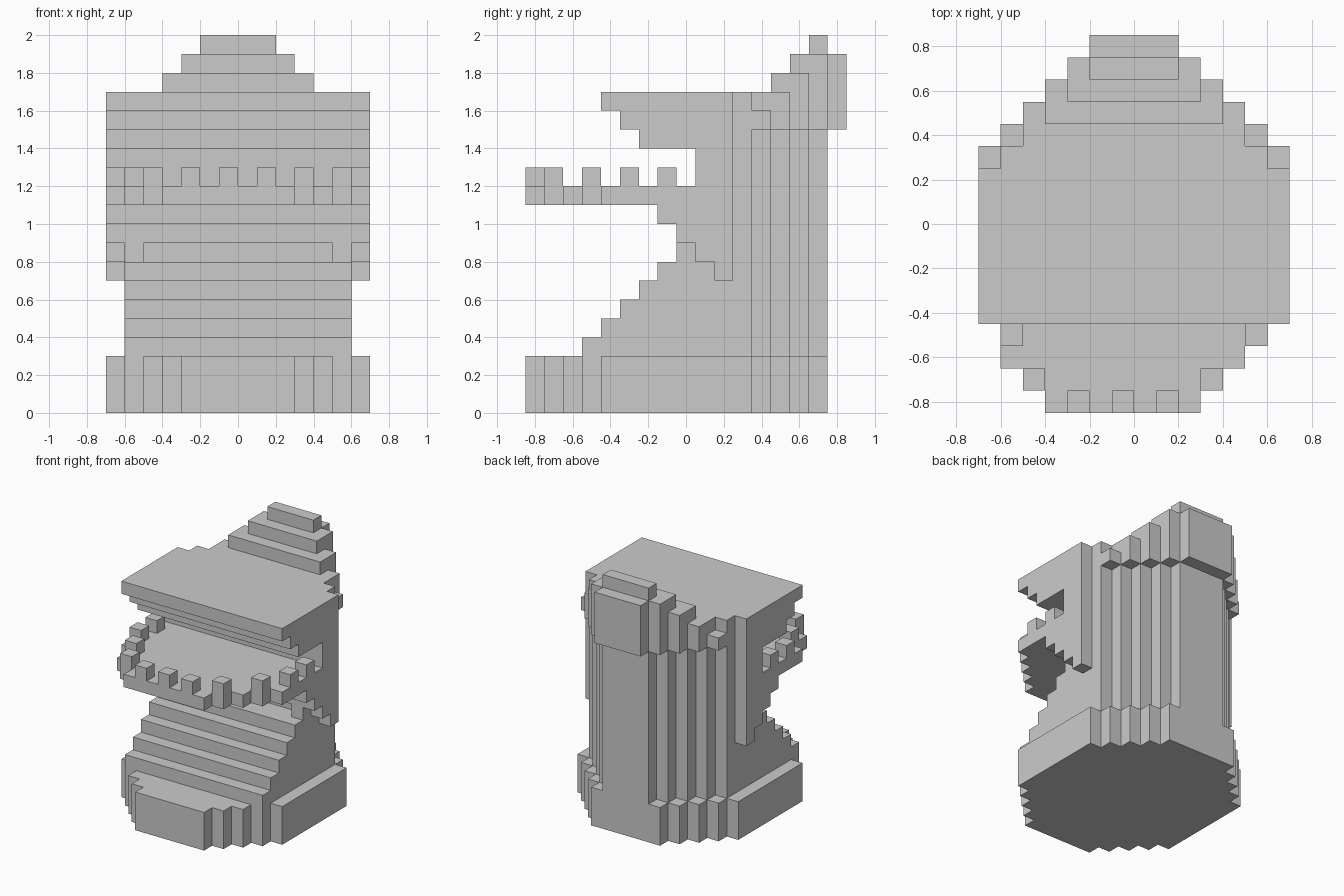
import bpy, bmesh

if "Cube" in bpy.data.objects:
    bpy.data.objects.remove(bpy.data.objects["Cube"])

U = 0.1          # block size
Y0 = -0.85       # front edge of block row 0
parts = {}       # part name -> set of blocks (x, row from front, level)
filled = set()


def fill(part, x0, x1, y0, y1, z0, z1):
    """Fill a box of blocks (end indices excluded) not already taken."""
    cells = parts.setdefault(part, set())
    for i in range(x0, x1):
        for j in range(y0, y1):
            for k in range(z0, z1):
                if (i, j, k) not in filled:
                    filled.add((i, j, k))
                    cells.add((i, j, k))


def row(part, half, y0, y1, z0, z1):
    fill(part, -half, half, y0, y1, z0, z1)


# Rounded base plinth
for j in range(16):
    row("base", min(7, j + 3, 18 - j), j, j + 1, 0, 3)

# Neck and column: front row of every level, rounded back
fronts = {3: 3, 4: 4, 5: 5, 6: 6, 7: 7, 8: 9, 9: 8, 10: 8,
          11: 8, 12: 9, 13: 9, 14: 9, 15: 9, 16: 9}
for k, front in fronts.items():
    for j in range(front, 16):
        row("column", min(6, 17 - j), j, j + 1, k, k + 1)
for x in (-6, 5):
    fill("column", x, x + 1, 8, 9, 8, 9)

# Full-width head: chin, cheeks and stepped brow
row("cheeks", 7, 10, 11, 7, 8)
row("cheeks", 7, 9, 11, 8, 9)
row("cheeks", 7, 8, 11, 9, 10)
row("cheeks", 7, 7, 11, 10, 11)
row("cheeks", 7, 9, 11, 12, 14)
for k, front in ((14, 6), (15, 5), (16, 4)):
    row("upper_jaw", 7, front, 11, k, k + 1)

# Lower jaw plate, slightly uneven at the front
for j, (a, b) in enumerate([(-4, 3), (-5, 4), (-6, 5), (-6, 6)]):
    fill("lower_jaw", a, b, j, j + 1, 11, 12)
row("lower_jaw", 7, 4, 11, 11, 12)

# Teeth along the jaw rim
for j, xs in {0: (-3, -1, 1), 1: (-5, 3), 3: (-6, 5),
              5: (-7, 6), 7: (-7, 6)}.items():
    for x in xs:
        fill("teeth", x, x + 1, j, j + 1, 12, 13)

# Collar around the back of the head, rising to the middle
for j, half, top in ((12, 6, 16), (13, 5, 17), (14, 4, 18), (15, 3, 19), (16, 2, 19)):
    row("collar", half, j, j + 1, 15, top)

# Crest steps on top
for n in range(3):
    row("crest", 4 - n, 13 + n, 14 + n, 17 + n, 18 + n)

# Corner loops for the six block sides
SIDES = {
    (1, 0, 0): ((1, 0, 0), (1, 1, 0), (1, 1, 1), (1, 0, 1)),
    (-1, 0, 0): ((0, 0, 0), (0, 0, 1), (0, 1, 1), (0, 1, 0)),
    (0, 1, 0): ((0, 1, 0), (0, 1, 1), (1, 1, 1), (1, 1, 0)),
    (0, -1, 0): ((0, 0, 0), (1, 0, 0), (1, 0, 1), (0, 0, 1)),
    (0, 0, 1): ((0, 0, 1), (1, 0, 1), (1, 1, 1), (0, 1, 1)),
    (0, 0, -1): ((0, 0, 0), (0, 1, 0), (1, 1, 0), (1, 0, 0)),
}

# Skin each part with only its exposed faces
for name, cells in parts.items():
    bm = bmesh.new()
    corners = {}
    for c in sorted(cells):
        for d, loop in SIDES.items():
            if tuple(a + b for a, b in zip(c, d)) in filled:
                continue
            quad = []
            for o in loop:
                p = tuple(a + b for a, b in zip(c, o))
                if p not in corners:
                    corners[p] = bm.verts.new((p[0] * U, Y0 + p[1] * U, p[2] * U))
                quad.append(corners[p])
            bm.faces.new(quad)
    bmesh.ops.dissolve_limit(bm, angle_limit=0.01, verts=bm.verts, edges=bm.edges)
    mesh = bpy.data.meshes.new(name)
    bm.to_mesh(mesh)
    bm.free()
    bpy.context.collection.objects.link(bpy.data.objects.new(name, mesh))
